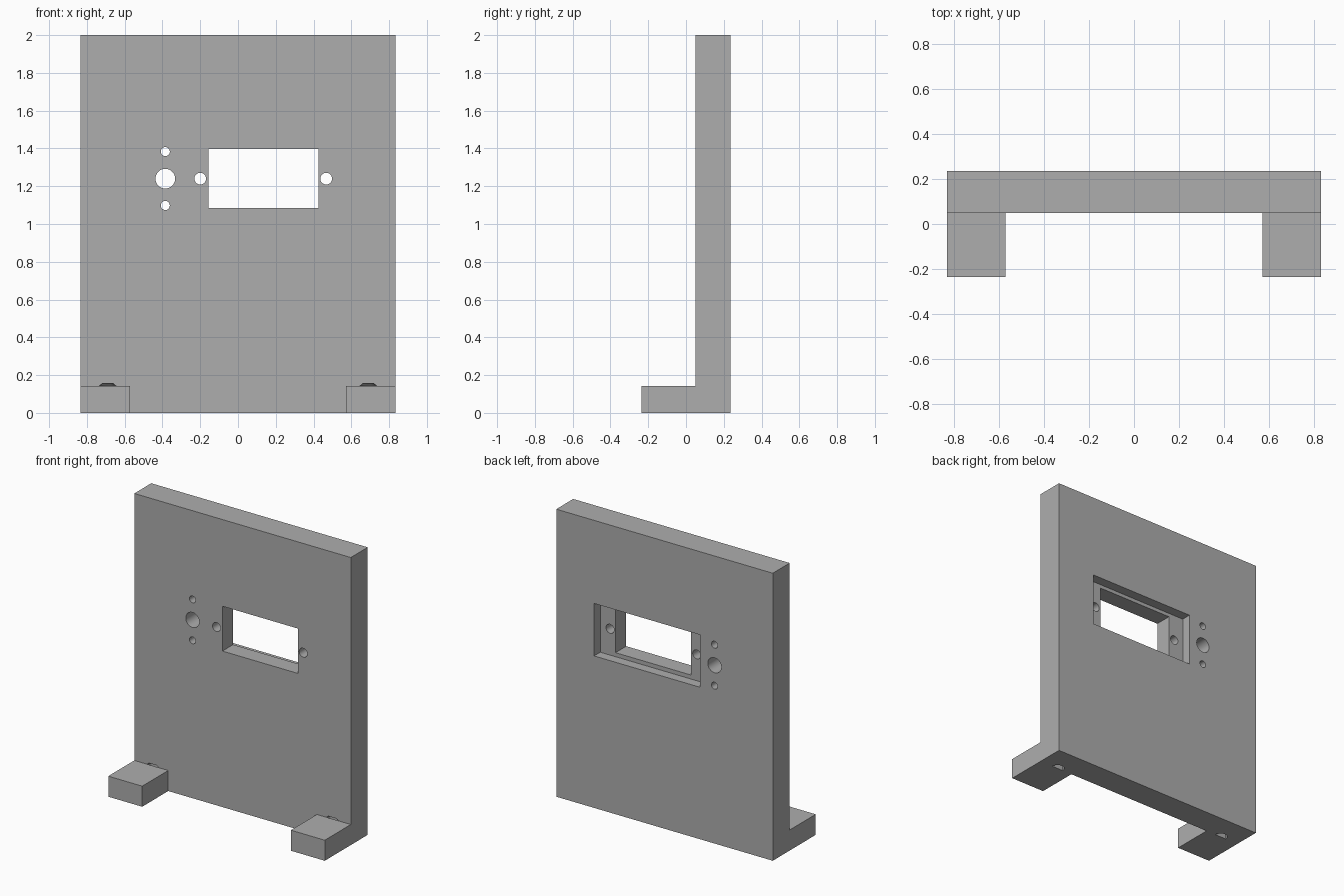
import bpy
import math

old = bpy.data.objects.get("Cube")
if old:
    bpy.data.objects.remove(old, do_unlink=True)

grey = bpy.data.materials.new("plain grey")
grey.use_nodes = True
grey.diffuse_color = (0.42, 0.42, 0.42, 1)
grey.node_tree.nodes["Principled BSDF"].inputs["Base Color"].default_value = grey.diffuse_color

FRONT, PANEL_FRONT, BACK = -0.236, 0.05, 0.236
HALF_WIDTH = 0.833


def box(name, x, y, z):
    """Box from its (low, high) range on each axis."""
    spans = (x, y, z)
    bpy.ops.mesh.primitive_cube_add(size=1, location=[(a + b) / 2 for a, b in spans])
    ob = bpy.context.object
    ob.name = name
    ob.scale = [b - a for a, b in spans]
    bpy.ops.object.transform_apply(location=True, rotation=False, scale=True)
    ob.data.materials.append(grey)
    return ob


def rod(name, radius, depth, location, tilt=0.0, tip=None):
    """Cylinder, or a cone when a tip radius is given."""
    bpy.ops.mesh.primitive_cone_add(vertices=48, radius1=radius,
                                    radius2=radius if tip is None else tip,
                                    depth=depth, location=location, rotation=(tilt, 0, 0))
    ob = bpy.context.object
    ob.name = name
    ob.data.materials.append(grey)
    return ob


def cut(target, cutter):
    mod = target.modifiers.new(cutter.name, 'BOOLEAN')
    mod.operation = 'DIFFERENCE'
    mod.solver = 'EXACT'
    mod.object = cutter
    bpy.context.view_layer.objects.active = target
    bpy.ops.object.modifier_apply(modifier=mod.name)
    bpy.data.objects.remove(cutter, do_unlink=True)


# Upright panel
panel = box("panel", (-HALF_WIDTH, HALF_WIDTH), (PANEL_FRONT, BACK), (0, 2))

# Window with a wider mounting recess at the back
cut(panel, box("window_cutter", (-0.155, 0.425), (0, 0.3), (1.085, 1.397)))
cut(panel, box("recess_cutter", (-0.272, 0.542), (BACK - 0.068, 0.3), (1.057, 1.422)))

# Round holes through the panel: x, z, radius
for x, z, r in ((-0.385, 1.24, 0.052), (-0.385, 1.383, 0.024), (-0.385, 1.098, 0.024),
                (-0.2, 1.24, 0.031), (0.467, 1.24, 0.031)):
    cut(panel, rod("hole_cutter", r, 0.5, (x, 0.15, z), math.pi / 2))

# Feet, with blind sockets in the panel's underside behind them
for side, name in ((1, "left_foot"), (-1, "right_foot")):
    x = 0.69 * side
    cut(panel, rod("socket_cutter", 0.044, 0.246, (x, PANEL_FRONT, 0.023)))
    cut(panel, rod("socket_tip_cutter", 0.044, 0.012, (x, PANEL_FRONT, 0.149), tip=0.03))
    box(name, sorted((0.572 * side, HALF_WIDTH * side)), (FRONT, PANEL_FRONT), (0, 0.143))

# Smooth hole walls, sharp panel edges
bpy.ops.object.select_all(action='DESELECT')
panel.select_set(True)
bpy.context.view_layer.objects.active = panel
bpy.ops.object.shade_smooth_by_angle(angle=math.radians(30))
